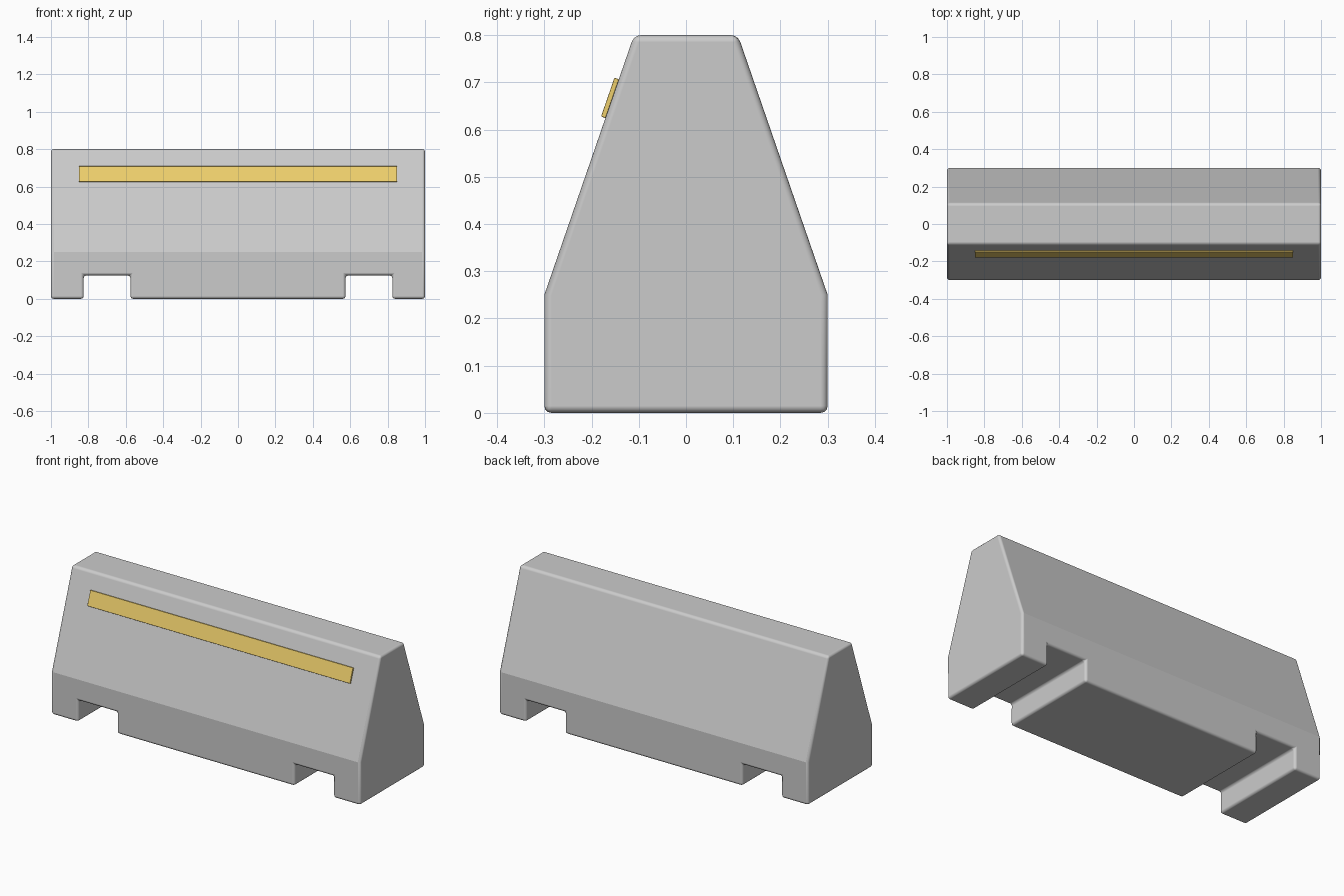
import bpy, bmesh, math
from mathutils import Matrix

if "Cube" in bpy.data.objects:
    bpy.data.objects.remove(bpy.data.objects["Cube"])

BASE_Y, TOP_Y, KNEE_Z, HEIGHT = 0.30, 0.11, 0.25, 0.80


def add_object(name, bm, bevel, segments):
    bmesh.ops.recalc_face_normals(bm, faces=bm.faces)
    mesh = bpy.data.meshes.new(name)
    bm.to_mesh(mesh)
    bm.free()
    obj = bpy.data.objects.new(name, mesh)
    bpy.context.collection.objects.link(obj)
    for poly in mesh.polygons:
        poly.use_smooth = True
    # keep the shallow fold at the knee crisp
    mesh.set_sharp_from_angle(angle=math.radians(15))
    mod = obj.modifiers.new("soft_edges", 'BEVEL')
    mod.width = bevel
    mod.segments = segments
    mod.limit_method = 'ANGLE'
    mod.angle_limit = math.radians(30)
    mod.harden_normals = True
    return obj


# Barrier body: front outline with two fork notches, extruded and tapered
right = [(0.575, 0), (0.575, 0.125), (0.825, 0.125), (0.825, 0), (1, 0), (1, HEIGHT)]
outline = right + [(-x, z) for x, z in reversed(right)]
bm = bmesh.new()
face = bm.faces.new([bm.verts.new((x, -BASE_Y, z)) for x, z in outline])
ext = bmesh.ops.extrude_face_region(bm, geom=[face])
for v in ext["geom"]:
    if isinstance(v, bmesh.types.BMVert):
        v.co.y = BASE_Y
bmesh.ops.bisect_plane(bm, geom=bm.verts[:] + bm.edges[:] + bm.faces[:],
                       plane_co=(0, 0, KNEE_Z), plane_no=(0, 0, 1))
for v in bm.verts:
    if v.co.z > HEIGHT - 0.01:
        v.co.y = math.copysign(TOP_Y, v.co.y)
add_object("barrier_body", bm, 0.015, 3)

# Reflective strip lying on the sloped front face
slope = math.atan2(BASE_Y - TOP_Y, HEIGHT - KNEE_Z)
bm = bmesh.new()
bmesh.ops.create_cube(bm, size=1, matrix=Matrix.Diagonal((1.7, 0.01, 0.087, 1)))
strip = add_object("reflective_strip", bm, 0.002, 2)
strip.location = (0, -0.161, 0.667)
strip.rotation_euler.x = -slope

yellow = bpy.data.materials.new("strip_yellow")
yellow.diffuse_color = (0.85, 0.62, 0.15, 1)
yellow.use_nodes = True
yellow.node_tree.nodes["Principled BSDF"].inputs["Base Color"].default_value = yellow.diffuse_color
strip.data.materials.append(yellow)
